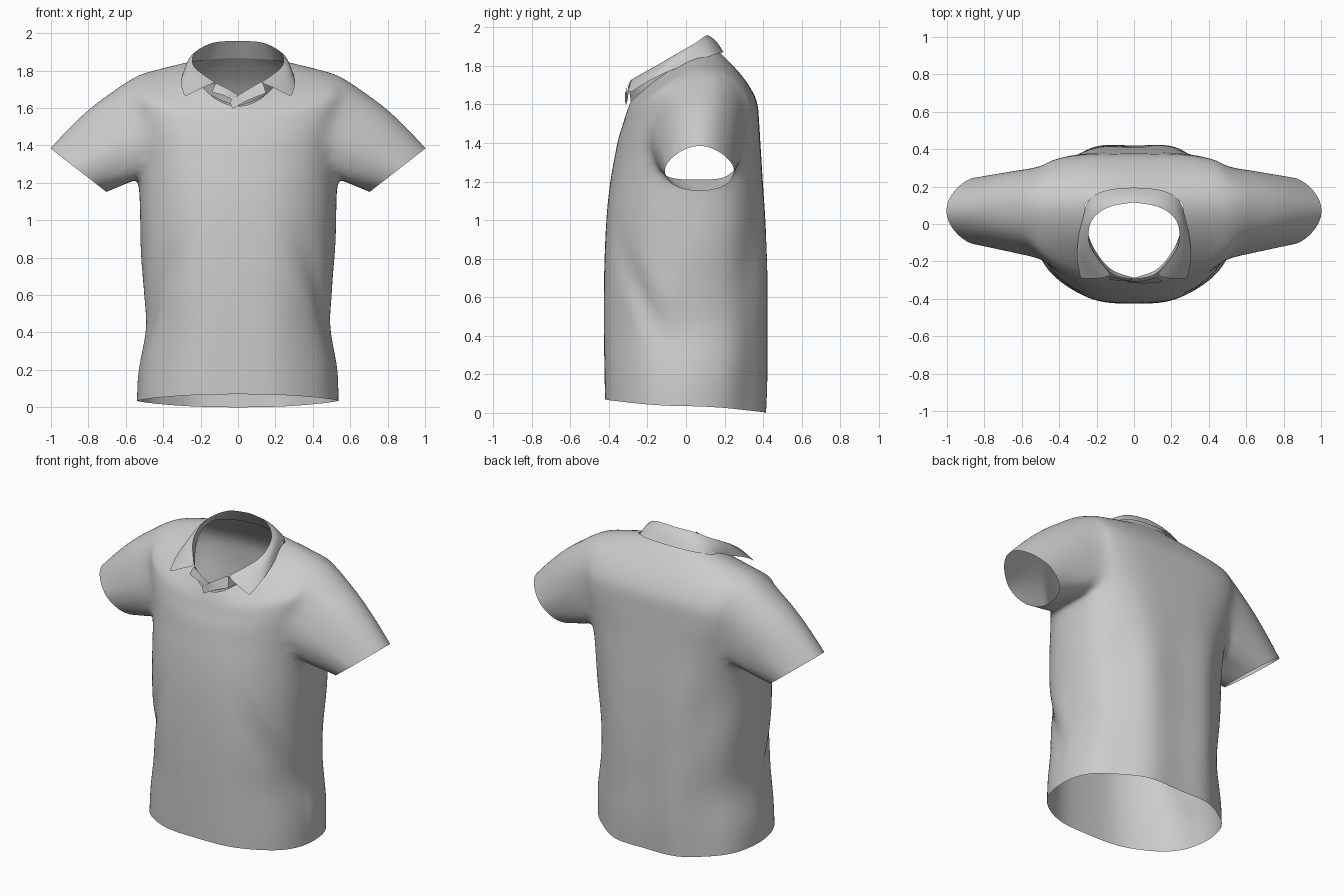
import bpy, bmesh, math
from mathutils import Vector

if "Cube" in bpy.data.objects:
    bpy.data.objects.remove(bpy.data.objects["Cube"])


def catmull(keys, steps):
    """Smooth interpolation of equally long tuples."""
    out = []
    for i in range(len(keys) - 1):
        a, b = keys[max(i - 1, 0)], keys[i]
        c, d = keys[i + 1], keys[min(i + 2, len(keys) - 1)]
        for s in range(steps):
            u = s / steps
            out.append([0.5 * (2 * q + (r - p) * u + (2 * p - 5 * q + 4 * r - w) * u * u
                               + (3 * q - p - 3 * r + w) * u ** 3)
                        for p, q, r, w in zip(a, b, c, d)])
    out.append(list(keys[-1]))
    return out


def finish(name, bm, levels=1, mirror=False):
    bmesh.ops.recalc_face_normals(bm, faces=bm.faces)
    for f in bm.faces:
        f.smooth = True
    me = bpy.data.meshes.new(name)
    bm.to_mesh(me)
    bm.free()
    ob = bpy.data.objects.new(name, me)
    bpy.context.collection.objects.link(ob)
    if mirror:
        m = ob.modifiers.new("mirror", 'MIRROR')
        m.merge_threshold = 0.002
    s = ob.modifiers.new("smooth", 'SUBSURF')
    s.levels = s.render_levels = levels
    return ob


def spow(v, e):
    return math.copysign(abs(v) ** e, v)


# Torso rings, hem to neckline:
# half width, side y, side z, front y, front z, back y, back z, front and back roundness
KEYS = [
    (.537, .00, .035, -.424, .07, .422, .00, .90, .90),
    (.527, .00, .20, -.427, .22, .43, .18, .90, .90),
    (.496, .00, .42, -.43, .42, .43, .40, .88, .88),
    (.505, .00, .62, -.43, .62, .43, .62, .88, .88),
    (.514, .01, .82, -.426, .82, .426, .82, .88, .86),
    (.524, .02, 1.03, -.414, 1.03, .416, 1.03, .88, .82),
    (.534, .04, 1.225, -.394, 1.20, .40, 1.22, .88, .74),
    (.548, .05, 1.36, -.372, 1.32, .388, 1.37, .88, .64),
    (.57, .06, 1.50, -.352, 1.42, .38, 1.50, .88, .56),
    (.60, .07, 1.63, -.33, 1.49, .367, 1.62, .90, .60),
    (.60, .08, 1.745, -.315, 1.54, .312, 1.72, .95, .75),
    (.45, .09, 1.80, -.303, 1.575, .245, 1.80, 1, .9),
    (.265, .09, 1.845, -.288, 1.61, .175, 1.87, 1, 1),
]
COLS, SUB = 72, 3


def torso_point(key, t):
    X, sy, sz, fy, fz, by, bz, ef, eb = key
    c, s = math.cos(t), math.sin(t)
    e, ey, ez = (eb, by, bz) if s > 0 else (ef, fy, fz)
    x, w = X * spow(c, e), abs(s) ** e
    y = sy + (ey - sy) * w
    z = sz + (ez - sz) * abs(s) ** 1.6
    # cloth folds: ripples front and back, a diagonal groove on each flank
    fade = max(0, min(1, (1.35 - z) / .5))
    d = (-.011 if s > 0 else -.004) * math.cos(8 * (t - math.pi / 2)) * abs(s) ** 2 * fade
    if s < 0:
        flank = math.degrees(math.acos(min(1, abs(c))))
        g = math.exp(-((flank - 15 - 80 * (z - .42)) / 9) ** 2)
        d -= .028 * g * math.exp(-((z - .6) / .25) ** 2)
    else:
        d += .006 * math.sin(9 * z + 6 * c) * fade * abs(c)
    return Vector((x + d * c, y + d * s, z))


bm = bmesh.new()
rings = [[bm.verts.new(torso_point(k, 2 * math.pi * j / COLS)) for j in range(COLS)]
         for k in catmull(KEYS, SUB)]
for i in range(len(rings) - 1):
    for j in range(COLS):
        # leave an oval armhole on each side
        t = (j + .5) * 360 / COLS
        side = (t + 180) % 360 - 180
        if abs(side) > 90:
            side = math.copysign(180 - abs(side), side)
        row = (i + .5) / SUB
        if abs((side - 4) / 37) ** 2.6 + abs((row - 8) / 2.1) ** 2.6 < 1:
            continue
        n = (j + 1) % COLS
        bm.faces.new((rings[i][j], rings[i][n], rings[i + 1][n], rings[i + 1][j]))
bmesh.ops.delete(bm, geom=[v for v in bm.verts if not v.link_faces], context='VERTS')

# Sleeves: blend each armhole loop into a tilted cuff, flatter underneath
SLEEVE = 9
for sgn in (1, -1):
    edges = {e for e in bm.edges if e.is_boundary and
             all(v.co.x * sgn > .3 and 1.1 < v.co.z < 1.85 for v in e.verts)}
    first = next(iter(edges))
    loop, cur = [first.verts[0]], first.verts[1]
    edges.discard(first)
    while cur is not loop[0]:
        loop.append(cur)
        e = next(e for e in cur.link_edges if e in edges)
        edges.discard(e)
        cur = e.other_vert(cur)
    count = len(loop)
    for _ in range(4):
        even = [(loop[k - 1].co + loop[k].co * 2 + loop[(k + 1) % count].co) / 4
                for k in range(count)]
        for v, co in zip(loop, even):
            v.co = co
    mid = sum((v.co for v in loop), Vector()) / count
    seam, prev = list(loop), loop
    start = [v.co.copy() for v in loop]
    for r in range(1, SLEEVE + 1):
        s = r / SLEEVE
        new = []
        for p in start:
            a = math.atan2((p.y - mid.y) / .22, (p.z - mid.z) / .26)
            ca, sa = math.cos(a), math.sin(a)
            h = ca if ca > 0 else spow(ca, .75)
            cuff = Vector((sgn * (.853 + .15 * h),
                           .07 + .18 * sa * (1 - .22 * max(0, ca)), 1.268 + .117 * h))
            q = p.lerp(cuff, s)
            q += Vector((sgn * .6 * ca, .4 * sa, .7 * ca)) * (
                math.sin(math.pi * s) * .022 * max(0, ca))
            new.append(bm.verts.new(q))
        for k in range(count):
            n = (k + 1) % count
            bm.faces.new((prev[k], prev[n], new[n], new[k]))
        if r < 3:
            seam += new
        prev = new
    # soften the armhole seam
    near = set(seam) | {e.other_vert(v) for v in loop for e in v.link_edges}
    for _ in range(4):
        bmesh.ops.smooth_vert(bm, verts=list(near), factor=.5,
                              use_axis_x=True, use_axis_y=True, use_axis_z=True)
finish("shirt_body", bm)


def loft(name, curves, steps, mirror=True, bulge=0.0, rows=4):
    """Sheet between two smooth curves, optionally bowed outwards."""
    a, b = [[Vector(p) for p in catmull(c, steps)] for c in curves]
    bm = bmesh.new()
    grid = []
    for r in range(rows + 1):
        s = r / rows
        line = []
        for p, q in zip(a, b):
            out = Vector((p.x, p.y + .08, .06)).normalized()
            co = p.lerp(q, s) + out * bulge * math.sin(math.pi * s ** .6)
            if p.x == 0:
                co.x = 0
            line.append(bm.verts.new(co))
        grid.append(line)
    for r in range(rows):
        for k in range(len(a) - 1):
            bm.faces.new((grid[r][k], grid[r][k + 1], grid[r + 1][k + 1], grid[r + 1][k]))
    return finish(name, bm, 1, mirror)


# Collar stand: neckline up to the fold
loft("collar_stand", (
    [(0, .175, 1.868), (.13, .164, 1.862), (.225, .135, 1.85), (.265, .07, 1.84),
     (.25, -.06, 1.78), (.14, -.23, 1.665), (0, -.288, 1.61)],
    [(0, .115, 1.96), (.12, .095, 1.952), (.2, .05, 1.92), (.24, -.02, 1.88),
     (.23, -.13, 1.815), (.12, -.265, 1.728), (0, -.295, 1.665)]), 5)

# Collar leaf: folded over, ending in a point each side
loft("collar_leaf", (
    [(0, .115, 1.96), (.12, .095, 1.952), (.2, .05, 1.92), (.24, -.02, 1.88),
     (.23, -.13, 1.815), (.12, -.275, 1.735)],
    [(0, .195, 1.872), (.15, .18, 1.868), (.245, .12, 1.85), (.288, -.02, 1.80),
     (.305, -.17, 1.735), (.285, -.292, 1.66)]), 5, bulge=.012)

# Placket flaps at the open throat, the right one lapping over the left
loft("placket_overlap", (
    [(-.03, -.312, 1.595), (.05, -.318, 1.64), (.15, -.31, 1.68)],
    [(-.045, -.30, 1.635), (.02, -.308, 1.68), (.13, -.285, 1.745)]), 4, mirror=False)
loft("placket_underlap", (
    [(-.02, -.302, 1.635), (-.07, -.305, 1.665), (-.14, -.295, 1.685)],
    [(.0, -.296, 1.67), (-.05, -.298, 1.70), (-.12, -.28, 1.735)]), 4, mirror=False)
